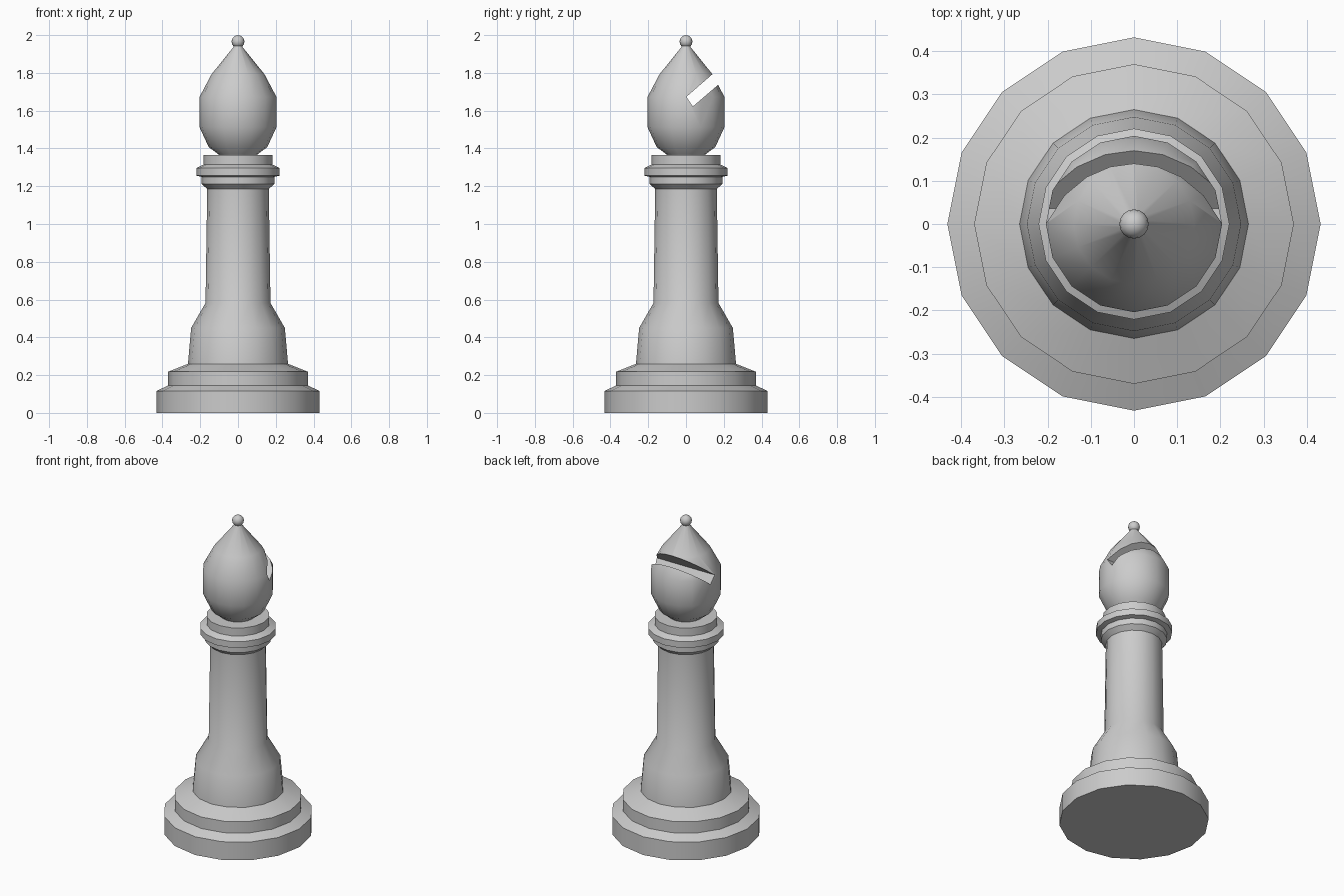
import bpy, bmesh, math

if "Cube" in bpy.data.objects:
    bpy.data.objects.remove(bpy.data.objects["Cube"])

SIDES = 16


def finish(obj, angle):
    bpy.ops.object.select_all(action='DESELECT')
    obj.select_set(True)
    bpy.context.view_layer.objects.active = obj
    bpy.ops.object.shade_smooth_by_angle(angle=math.radians(angle))


def from_bmesh(name, bm):
    bmesh.ops.recalc_face_normals(bm, faces=bm.faces[:])
    me = bpy.data.meshes.new(name)
    bm.to_mesh(me)
    bm.free()
    obj = bpy.data.objects.new(name, me)
    bpy.context.collection.objects.link(obj)
    return obj


def lathe(name, profile):
    """Closed turned solid: rings of (radius, z) with flat end caps."""
    bm = bmesh.new()
    rings = []
    for r, z in profile:
        rings.append([bm.verts.new((r * math.cos(math.tau * i / SIDES),
                                    r * math.sin(math.tau * i / SIDES), z))
                      for i in range(SIDES)])
    for a, b in zip(rings, rings[1:]):
        for i in range(SIDES):
            j = (i + 1) % SIDES
            bm.faces.new((a[i], a[j], b[j], b[i]))
    bm.faces.new(rings[0])
    bm.faces.new(rings[-1])
    return from_bmesh(name, bm)


# Stepped base, stem and collar
body = lathe("base_and_stem", [
    (0.432, 0), (0.432, 0.116), (0.37, 0.145), (0.37, 0.218),
    (0.265, 0.26), (0.248, 0.45), (0.172, 0.582), (0.163, 1.185),
    (0.192, 1.212), (0.192, 1.249), (0.221, 1.256), (0.221, 1.296),
    (0.183, 1.314), (0.183, 1.365), (0.10, 1.365)])
finish(body, 40)

# Pointed head
head = lathe("head", [
    (0.095, 1.355), (0.105, 1.37), (0.155, 1.407), (0.204, 1.513),
    (0.204, 1.672), (0.14, 1.793), (0.024, 1.937), (0.02, 1.955)])

# Slanted slot cutter, a quad in the y-z plane extended across x
slot = [(0.002, 1.673), (0.232, 1.873), (0.267, 1.82), (0.036, 1.622)]
bm = bmesh.new()
sides = [[bm.verts.new((x, y, z)) for y, z in slot] for x in (-0.4, 0.4)]
for s in sides:
    bm.faces.new(s)
for i in range(4):
    j = (i + 1) % 4
    bm.faces.new((sides[0][i], sides[0][j], sides[1][j], sides[1][i]))
cutter = from_bmesh("slot_cutter", bm)
cutter.hide_render = True
cutter.hide_set(True)

cut = head.modifiers.new("slot", 'BOOLEAN')
cut.operation = 'DIFFERENCE'
cut.solver = 'EXACT'
cut.object = cutter
bpy.context.view_layer.objects.active = head
bpy.ops.object.modifier_apply(modifier=cut.name)
bpy.data.objects.remove(cutter, do_unlink=True)
finish(head, 40)

# Small ball on the tip
bpy.ops.mesh.primitive_uv_sphere_add(segments=16, ring_count=8, radius=0.034,
                                     location=(0, 0, 1.966))
ball = bpy.context.object
ball.name = "tip_ball"
finish(ball, 40)
